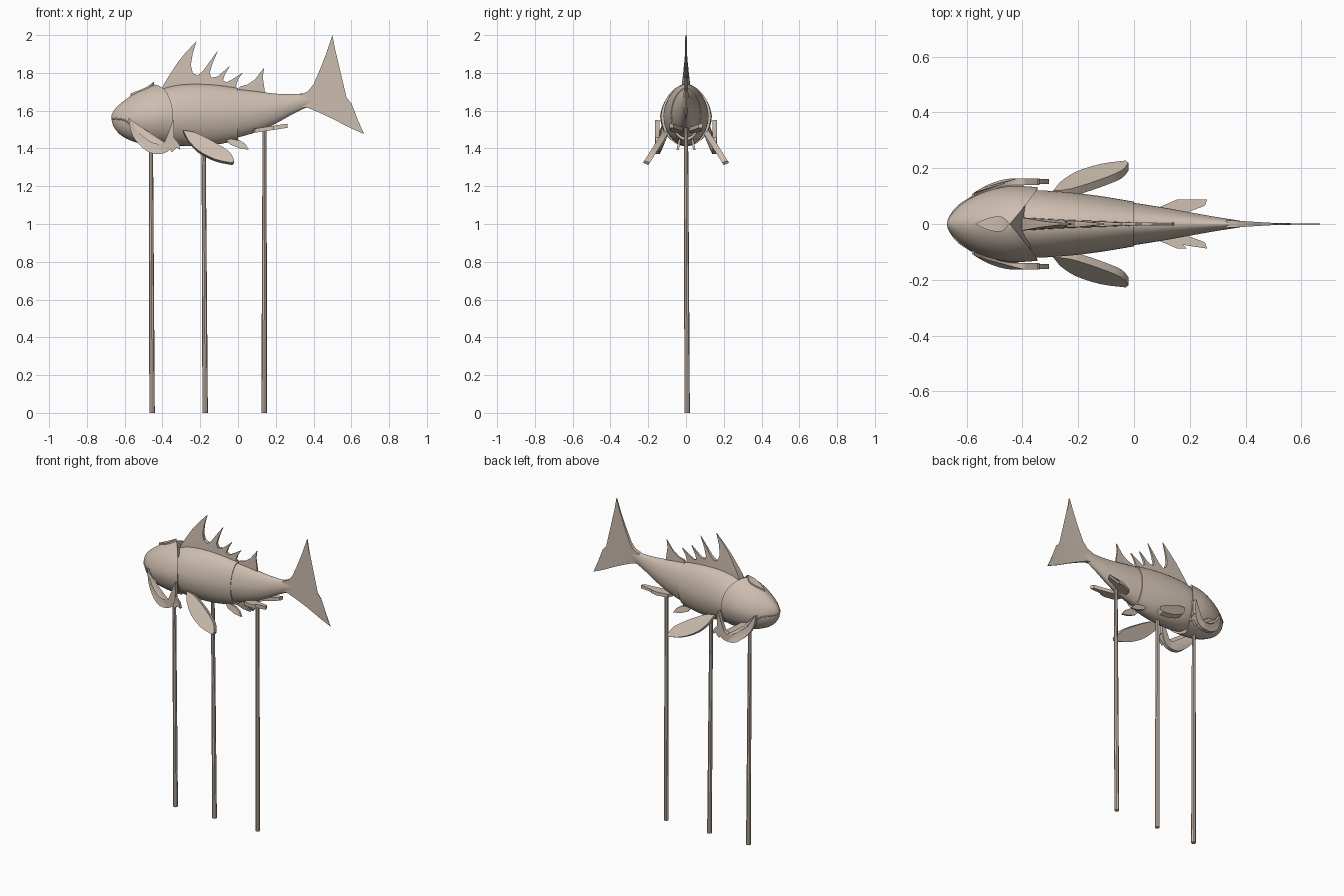
import bpy, bmesh, math
from mathutils import Vector

cube = bpy.data.objects.get("Cube")
if cube:
    bpy.data.objects.remove(cube)

clay = bpy.data.materials.new("warm beige")
clay.use_nodes = True
BEIGE = (0.61, 0.51, 0.43, 1)
clay.diffuse_color = BEIGE
clay.node_tree.nodes["Principled BSDF"].inputs["Base Color"].default_value = BEIGE
parts = []


def finish(name, bm):
    """Turn a bmesh into a named object with the shared material."""
    bmesh.ops.recalc_face_normals(bm, faces=bm.faces)
    mesh = bpy.data.meshes.new(name)
    bm.to_mesh(mesh)
    bm.free()
    obj = bpy.data.objects.new(name, mesh)
    bpy.context.collection.objects.link(obj)
    mesh.materials.append(clay)
    parts.append(obj)
    return obj


def spline(rows, steps):
    """Smooth path through rows of numbers of any length."""
    result = []
    last = len(rows) - 1
    for i in range(last):
        a, b, c, d = (rows[min(max(i + k, 0), last)] for k in (-1, 0, 1, 2))
        for s in range(steps):
            t = s / steps
            result.append([q + t / 2 * (r - p + t * (2 * p - 5 * q + 4 * r - o
                           + t * (3 * (q - r) + o - p)))
                           for p, q, r, o in zip(a, b, c, d)])
    result.append(list(rows[-1]))
    return result


def skin(name, rings):
    """Skin a list of closed rings and cap both ends."""
    bm = bmesh.new()
    loops = [[bm.verts.new(p) for p in ring] for ring in rings]
    for low, high in zip(loops, loops[1:]):
        for i in range(len(low)):
            j = (i + 1) % len(low)
            bm.faces.new((low[i], low[j], high[j], high[i]))
    bm.faces.new(loops[0])
    bm.faces.new(loops[-1])
    return finish(name, bm)


def hull(name, rows, pull=lambda angle: 0, sides=40):
    """Body section from rows of x, bottom, top and half width."""
    rows = spline(rows, 5)
    rings = []
    for k, (x, bottom, top, width) in enumerate(rows):
        mid, half = (top + bottom) / 2, (top - bottom) / 2
        ring = []
        for i in range(sides):
            a = math.tau * i / sides
            narrow = 1 - 0.1 * max(0, math.sin(a))
            shift = pull(a) * (k / (len(rows) - 1)) ** 3
            ring.append((x - shift, width * narrow * math.cos(a), mid + half * math.sin(a)))
        rings.append(ring)
    return skin(name, rings)


def plate(name, outline, place):
    """Solid fin: place(u, v, side) positions each side of the outline."""
    bm = bmesh.new()
    a, b = ([bm.verts.new(place(u, v, side)) for u, v in outline] for side in (-1, 1))
    caps = [bm.faces.new(a), bm.faces.new(b[::-1])]
    for i in range(len(a)):
        j = (i + 1) % len(a)
        bm.faces.new((a[i], b[i], b[j], a[j]))
    bmesh.ops.triangulate(bm, faces=caps)
    return finish(name, bm)


def tube(name, points, sides=8):
    """Upright rod through rows of x, y, z and radius."""
    return skin(name, [[(x + r * math.cos(math.tau * i / sides),
                         y + r * math.sin(math.tau * i / sides), z)
                        for i in range(sides)] for x, y, z, r in points])


# Head shell, its rear edge swept into gill covers
hull("head", [(-.67, 1.555, 1.575, .006), (-.655, 1.51, 1.603, .035), (-.61, 1.465, 1.642, .078),
              (-.53, 1.432, 1.689, .117), (-.44, 1.418, 1.722, .136), (-.345, 1.412, 1.738, .132)],
     lambda a: 0.1 * (1 - abs(math.cos(a))) * (1 if math.sin(a) > 0 else 0.5))

# Trunk and rear body meeting at a visible seam
hull("trunk", [(-.47, 1.45, 1.69, .1), (-.36, 1.42, 1.73, .119), (-.25, 1.413, 1.742, .115),
               (-.12, 1.42, 1.737, .1), (0, 1.443, 1.72, .08)])
hull("rear_body", [(-.02, 1.453, 1.716, .079), (.1, 1.487, 1.702, .06), (.2, 1.532, 1.69, .042),
                   (.29, 1.582, 1.687, .026), (.36, 1.616, 1.692, .015), (.4, 1.63, 1.69, .008)])

# Mouth line wrapped round the snout
lip = bpy.data.curves.new("mouth_line", "CURVE")
lip.dimensions = "3D"
lip.bevel_depth = 0.004
path = lip.splines.new("POLY")
route = spline([(-.58, -.096, 1.53), (-.6, -.084, 1.55), (-.64, -.053, 1.556), (-.667, 0, 1.558),
                (-.64, .053, 1.556), (-.6, .084, 1.55), (-.58, .096, 1.53)], 4)
path.points.add(len(route) - 1)
for point, co in zip(path.points, route):
    point.co = (*co, 1)
lip.materials.append(clay)
bpy.context.collection.objects.link(bpy.data.objects.new("mouth_line", lip))

# Leaf shaped crest on the crown
leaf = spline([(-.57, 0), (-.52, .022), (-.475, .026), (-.445, 0)], 4)
leaf += [(u, -v) for u, v in leaf[-2:0:-1]]
plate("crown_crest", leaf,
      lambda u, v, s: (u, v, 1.683 + (u + .57) * .5 + s * .008 + (abs(v) * -.3)))


# Dorsal fins, thick at the root and thin at the spike tips
def dorsal_place(u, v, side):
    root = max(0.005, 0.024 - 0.045 * max(0, u + 0.4))
    return (u, side * root * max(0.12, 1 - max(0, v - 1.72) * 4), v)


plate("dorsal_fin",
      [(-.41, 1.69), (-.395, 1.735), (-.365, 1.785), (-.32, 1.855), (-.275, 1.91), (-.22, 1.967),
       (-.24, 1.9), (-.25, 1.84), (-.24, 1.8), (-.215, 1.785), (-.185, 1.81), (-.15, 1.86),
       (-.106, 1.918), (-.135, 1.85), (-.15, 1.8), (-.14, 1.775), (-.11, 1.78), (-.08, 1.805),
       (-.042, 1.838), (-.07, 1.79), (-.08, 1.76), (-.06, 1.75), (-.02, 1.772), (.026, 1.803),
       (0, 1.765), (-.01, 1.735), (0, 1.69), (-.2, 1.7)], dorsal_place)
plate("rear_dorsal_fin",
      [(0, 1.7), (.01, 1.728), (.05, 1.738), (.09, 1.765), (.138, 1.827), (.131, 1.78),
       (.137, 1.735), (.145, 1.68)], dorsal_place)

# Forked tail thinning towards its trailing edge
plate("tail_fin",
      [(.33, 1.685), (.37, 1.702), (.4, 1.74), (.435, 1.82), (.47, 1.91), (.5, 2), (.513, 1.93),
       (.515, 1.86), (.52, 1.825), (.505, 1.82), (.512, 1.785), (.492, 1.77), (.49, 1.73),
       (.525, 1.715), (.54, 1.68), (.575, 1.668), (.6, 1.64), (.598, 1.618), (.635, 1.55),
       (.667, 1.477), (.6, 1.506), (.5, 1.557), (.43, 1.59), (.37, 1.615), (.33, 1.62)],
      lambda u, v, s: (u, s * max(.002, .014 - (u - .33) * .06), v))

# Paired fins and barbels on both flanks
pectoral = spline([(-.29, 1.49), (-.225, 1.478), (-.12, 1.425), (-.045, 1.375), (-.02, 1.33)], 3)
pectoral += spline([(-.03, 1.318), (-.12, 1.337), (-.21, 1.383), (-.265, 1.44)], 3)
pelvic = [(-.07, 1.455), (.01, 1.443), (.04, 1.422), (.058, 1.393), (.01, 1.4), (-.04, 1.42)]
anal = [(.08, .02), (.09, .06), (.155, .088), (.19, .088), (.175, .075), (.262, .088),
        (.255, .066), (.2, .045), (.13, .015)]

arc = spline([(-.577, 1.56, .004), (-.54, 1.472, .018), (-.46, 1.403, .026),
              (-.385, 1.405, .024), (-.357, 1.465, .018), (-.343, 1.55, .003)], 5)
outer, inner = [], []
for k, (x, z, w) in enumerate(arc):
    before, after = arc[max(k - 1, 0)], arc[min(k + 1, len(arc) - 1)]
    normal = Vector((after[1] - before[1], before[0] - after[0])).normalized() * w
    outer.append((x + normal.x, z + normal.y))
    inner.append((x - normal.x, z - normal.y))
barbel = outer + inner[::-1]
spur = [(-.38, 1.425), (-.35, 1.38), (-.325, 1.405), (-.305, 1.392), (-.312, 1.425), (-.35, 1.47)]


def flank(u):
    return 0.152 - 2.2 * min(0, u + 0.42) ** 2


for label, m in (("front", -1), ("back", 1)):
    plate("pectoral_fin_" + label, pectoral,
          lambda u, v, s: (u, m * (.105 + (1.49 - v) * .63 + s * .014), v + s * .006))
    plate("pelvic_fin_" + label, pelvic,
          lambda u, v, s: (u, m * (.035 + (1.44 - v) * .2 + s * .006), v))
    plate("anal_fin_" + label, anal,
          lambda u, v, s: (u, m * v, 1.493 + (u - .08) * .15 + s * .011))
    plate("barbel_" + label, barbel, lambda u, v, s: (u, m * (flank(u) + s * .012), v))
    plate("barbel_spur_" + label, spur, lambda u, v, s: (u, m * (flank(u) + s * .009), v))

# Three slightly uneven support poles
for label, x, lean, top in (("head", -.455, -.006, 1.45), ("middle", -.174, -.008, 1.45),
                            ("rear", .138, .003, 1.53)):
    tube(label + "_pole", [(x + lean * t, .006 * (1 - t), top * t, .0145 - .0035 * t)
                           for t in (0, .25, .5, .75, 1)])

# Smooth rounded surfaces, keep fin edges crisp
bpy.ops.object.select_all(action="DESELECT")
for obj in parts:
    obj.select_set(True)
bpy.context.view_layer.objects.active = parts[0]
bpy.ops.object.shade_smooth_by_angle(angle=math.radians(35))
